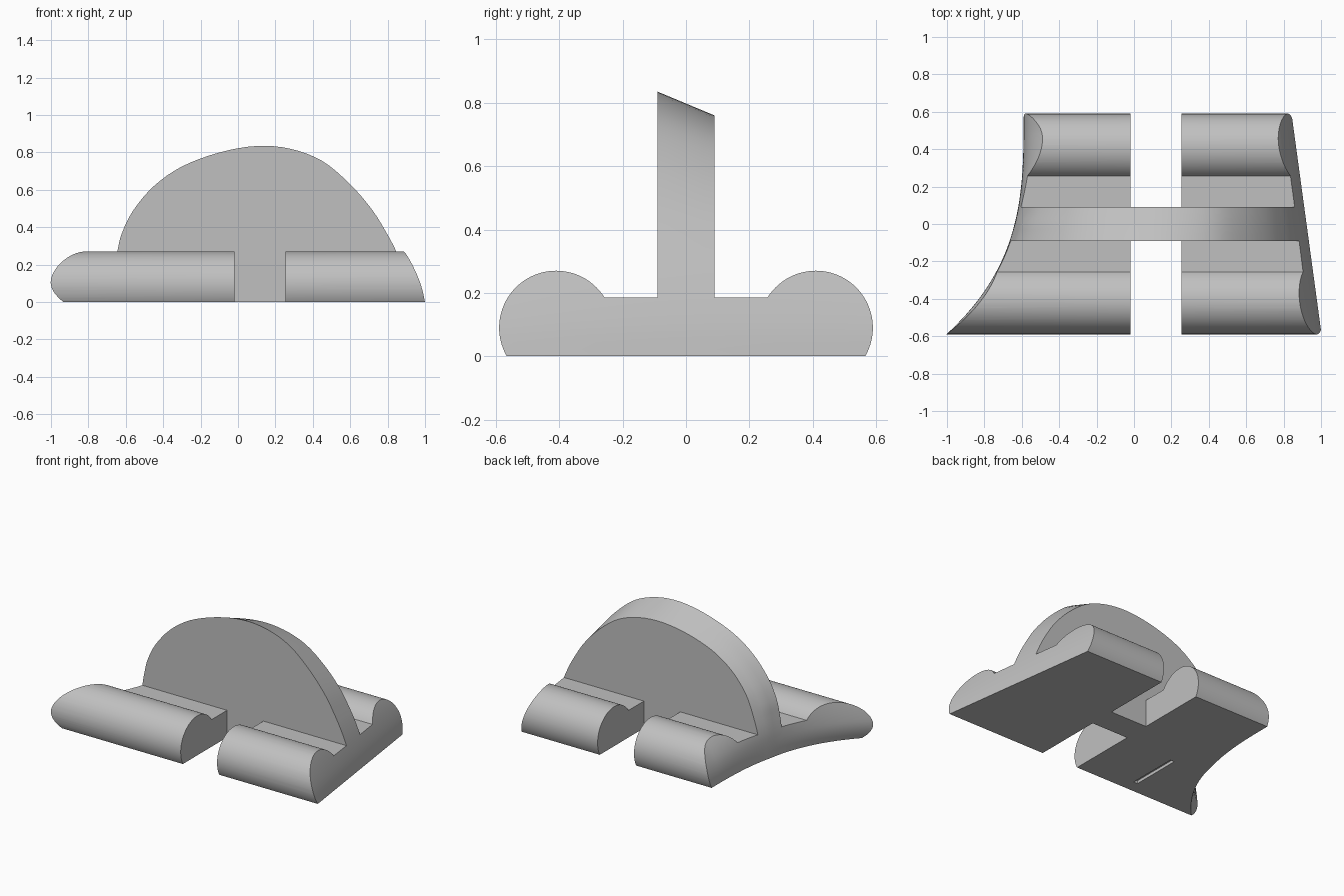
import bpy, bmesh, math
from mathutils import Vector

cube = bpy.data.objects.get("Cube")
if cube:
    bpy.data.objects.remove(cube, do_unlink=True)

grey = bpy.data.materials.new("plain grey")
grey.use_nodes = True
COLOUR = (0.53, 0.53, 0.53, 1)
grey.diffuse_color = COLOUR
grey.node_tree.nodes["Principled BSDF"].inputs["Base Color"].default_value = COLOUR


def loft(name, rings):
    """Solid skinned through equal rings, with flat caps."""
    bm = bmesh.new()
    loops = [[bm.verts.new(p) for p in ring] for ring in rings]
    n = len(loops[0])
    for a, b in zip(loops, loops[1:]):
        for i in range(n):
            j = (i + 1) % n
            bm.faces.new((a[i], a[j], b[j], b[i]))
    bm.faces.new(loops[0])
    bm.faces.new(loops[-1])
    bmesh.ops.recalc_face_normals(bm, faces=bm.faces)
    mesh = bpy.data.meshes.new(name)
    bm.to_mesh(mesh)
    bm.free()
    mesh.materials.append(grey)
    ob = bpy.data.objects.new(name, mesh)
    bpy.context.collection.objects.link(ob)
    return ob


def box(name, x0, x1, y0, y1, z0, z1):
    return loft(name, [[(x, y0, z0), (x, y1, z0), (x, y1, z1), (x, y0, z1)] for x in (x0, x1)])


def cut(target, tool, operation):
    mod = target.modifiers.new("cut", "BOOLEAN")
    mod.operation, mod.object, mod.solver = operation, tool, "EXACT"
    bpy.ops.object.select_all(action="DESELECT")
    bpy.context.view_layer.objects.active = target
    target.select_set(True)
    bpy.ops.object.modifier_apply(modifier=mod.name)
    bpy.data.objects.remove(tool, do_unlink=True)


def smooth_path(points, steps=4):
    """Catmull-Rom curve through the points."""
    p = [Vector(q) for q in points]
    p = [2 * p[0] - p[1]] + p + [2 * p[-1] - p[-2]]
    out = []
    for a, b, c, d in zip(p, p[1:], p[2:], p[3:]):
        for k in range(steps):
            t = k / steps
            out.append(0.5 * (2 * b + (c - a) * t + (2 * a - 5 * b + 4 * c - d) * t * t
                              + (3 * b - a - 3 * c + d) * t ** 3))
    return out + [p[-2]]


# Side profile: two round rails, a low deck and a tall central fin
FIN, DECK, RAIL_Y, RAIL_Z, RAIL_R = 0.09, 0.185, 0.41, 0.09, 0.18
start = math.asin(-RAIL_Z / RAIL_R)
end = math.pi - math.asin((DECK - RAIL_Z) / RAIL_R)
half = []
for k in range(41):
    a = start + (end - start) * k / 40
    half.append((RAIL_Y + RAIL_R * math.cos(a), RAIL_Z + RAIL_R * math.sin(a)))
half += [(FIN, DECK), (FIN, 1.2)]
profile = half + [(-y, z) for y, z in reversed(half)]
body = loft("arched_base", [[(x, y, z) for y, z in profile] for x in (-1.3, 1.3)])

# Arched envelope: its section changes from front to back
LEFT, RIGHT, PEAK = -0.665, 0.935, 0.835
arch = smooth_path([
    (LEFT, 0), (LEFT, 0.1), (-0.66, 0.18), (-0.645, 0.27), (-0.62, 0.37), (-0.56, 0.49),
    (-0.45, 0.62), (-0.3, 0.725), (-0.1, 0.8), (0.1, PEAK), (0.28, 0.82), (0.45, 0.755),
    (0.6, 0.63), (0.72, 0.49), (0.8, 0.36), (0.847, 0.27), (0.885, 0.18), (0.915, 0.09),
    (RIGHT, 0)])


def section(y):
    lo = -0.59 - 0.425 * ((0.6 - y) / 1.2) ** 3.13
    hi = 0.9225 - 0.136 * y
    peak = 0.797 - 0.417 * y
    ring = []
    for x, z in arch:
        t = (x - LEFT) / (RIGHT - LEFT)
        height = z + (peak - PEAK) * (z / PEAK) ** 2
        inset = 0.0
        if y > 0:  # left end leans inwards at the back
            inset = 0.08 * min(height / 0.27, 1.2) ** 2 * min(y / 0.42, 1.2)
        elif height < 0.13:  # and is undercut at the front
            inset = 0.045 * (1 - height / 0.13) ** 2 * -y / 0.57
        ring.append((lo + (hi - lo) * t + inset * max(0, 1 - 3 * t), y, height))
    first, last = ring[0], ring[-1]
    return ring + [(last[0], y, -0.1), (first[0], y, -0.1)]


envelope = loft("envelope", [section(-0.6 + 1.2 * i / 40) for i in range(41)])
cut(body, envelope, "INTERSECT")

# Middle gaps on both sides of the fin
for side in (-1, 1):
    y0, y1 = sorted((side * FIN, side * 0.8))
    cut(body, box("gap", -0.02, 0.255, y0, y1, -0.2, 0.5), "DIFFERENCE")

# Narrow groove in the underside
cut(body, box("groove", -0.43, -0.4, -0.48, -0.13, -0.1, 0.02), "DIFFERENCE")

bpy.ops.object.select_all(action="DESELECT")
body.select_set(True)
bpy.context.view_layer.objects.active = body
bpy.ops.object.shade_smooth_by_angle(angle=math.radians(25))
